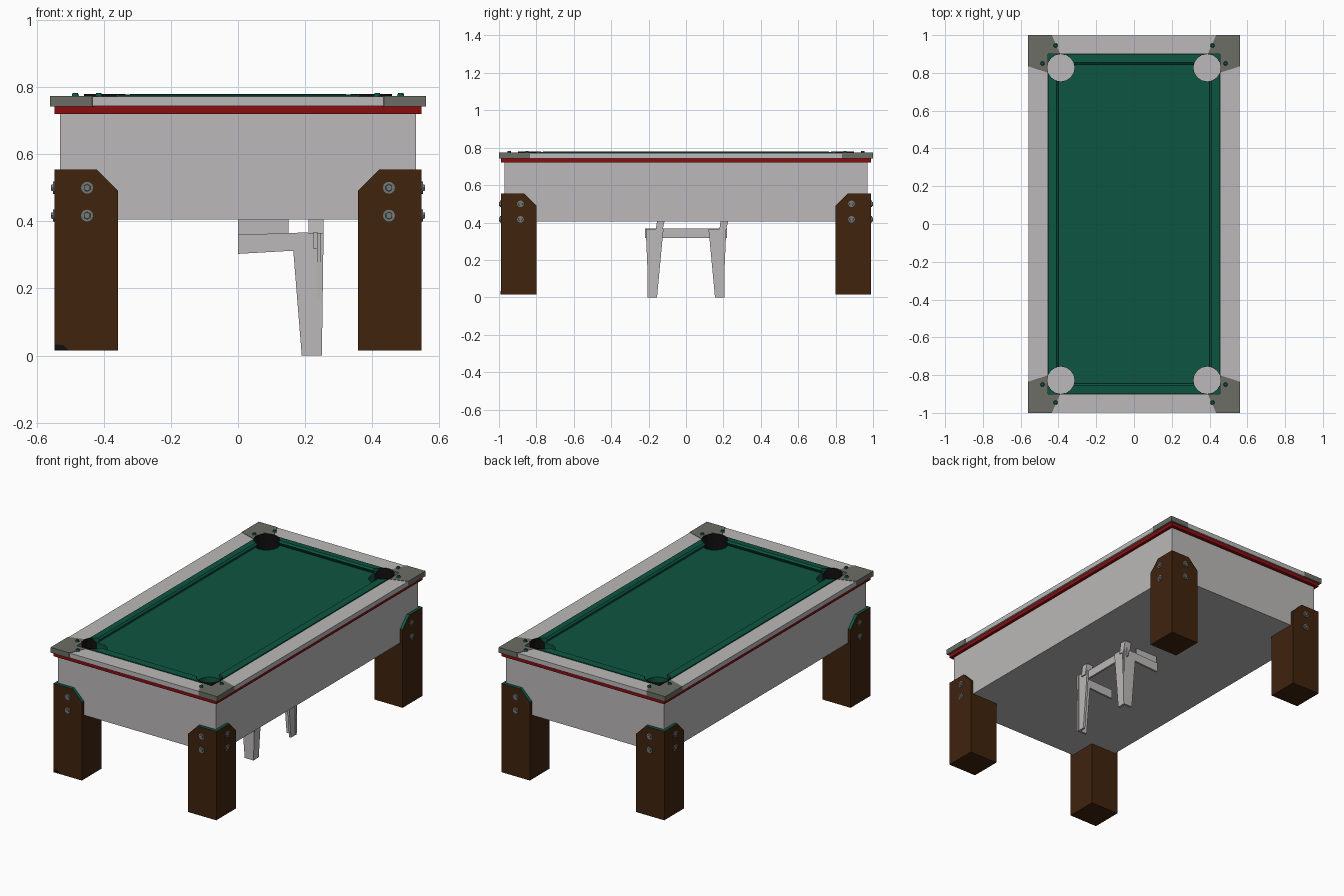
import bpy, bmesh, math
from mathutils import Vector

old = bpy.data.objects.get("Cube")
if old:
    bpy.data.objects.remove(old, do_unlink=True)


def material(name, *rgb):
    m = bpy.data.materials.new(name)
    m.use_nodes = True
    m.diffuse_color = (*rgb, 1)
    m.node_tree.nodes["Principled BSDF"].inputs["Base Color"].default_value = (*rgb, 1)
    return m


PALE = material("pale grey", 0.50, 0.48, 0.48)
STEEL = material("corner grey", 0.15, 0.155, 0.13)
RED = material("red trim", 0.25, 0.004, 0.005)
BROWN = material("dark wood", 0.05, 0.017, 0.004)
GREEN = material("green cloth", 0.004, 0.09, 0.052)
BLACK = material("black", 0.005, 0.005, 0.005)
BOLT = material("bolt grey", 0.17, 0.19, 0.19)

SIDES = (-1, 1)
CORNERS = [(sx, sy) for sx in SIDES for sy in SIDES]


def finish(name, bm, *mats, recalc=True):
    if recalc:
        bmesh.ops.recalc_face_normals(bm, faces=bm.faces[:])
    mesh = bpy.data.meshes.new(name)
    bm.to_mesh(mesh)
    bm.free()
    for m in mats:
        mesh.materials.append(m)
    ob = bpy.data.objects.new(name, mesh)
    bpy.context.collection.objects.link(ob)
    return ob


def loft(name, ring_a, ring_b, mat):
    """Solid between two matching outlines."""
    bm = bmesh.new()
    a = [bm.verts.new(p) for p in ring_a]
    b = [bm.verts.new(p) for p in ring_b]
    bm.faces.new(a)
    bm.faces.new(b)
    for i in range(len(a)):
        j = (i + 1) % len(a)
        bm.faces.new((a[i], a[j], b[j], b[i]))
    return finish(name, bm, mat)


def prism(name, pts, axis, lo, hi, mat):
    """Extrude a flat outline along x, y or z."""
    def place(t):
        rings = {"x": lambda u, v: (t, u, v), "y": lambda u, v: (u, t, v), "z": lambda u, v: (u, v, t)}
        return [rings[axis](u, v) for u, v in pts]
    return loft(name, place(lo), place(hi), mat)


def box(name, x, y, z, mat):
    return prism(name, [(x[0], y[0]), (x[1], y[0]), (x[1], y[1]), (x[0], y[1])], "z", z[0], z[1], mat)


def cylinder(name, centre, axis, radius, depth, sides, mat, tip=1.0):
    bm = bmesh.new()
    bmesh.ops.create_cone(bm, cap_ends=True, segments=sides, radius1=radius, radius2=radius * tip, depth=depth)
    turn = Vector((0, 0, 1)).rotation_difference(Vector(axis)).to_matrix()
    for v in bm.verts:
        v.co = turn @ v.co + Vector(centre)
    return finish(name, bm, mat)


# Cabinet, trim and bed
cut_parts = [
    box("cabinet", (-0.53, 0.53), (-0.97, 0.97), (0.405, 0.721), PALE),
    box("red_trim", (-0.547, 0.547), (-0.99, 0.99), (0.72, 0.743), RED),
    box("playing_bed", (-0.46, 0.46), (-0.905, 0.905), (0.74, 0.747), GREEN),
]

# Rails
for s in SIDES:
    cut_parts.append(box("long_rail", sorted((s * 0.455, s * 0.558)), (-0.998, 0.998), (0.743, 0.772), PALE))
    cut_parts.append(box("short_rail", (-0.455, 0.455), sorted((s * 0.90, s * 0.998)), (0.743, 0.772), PALE))

# Cushions: offset outward from the nose, and height
NOSE = [(0, 0.770), (0.01, 0.779), (0.052, 0.776), (0.052, 0.745), (0.016, 0.745)]
for s in SIDES:
    long_rings = [[(s * (0.40 + d), e * (0.77 + 0.6 * d), z) for d, z in NOSE] for e in SIDES]
    short_rings = [[(e * (0.33 + 0.6 * d), s * (0.845 + d), z) for d, z in NOSE] for e in SIDES]
    cut_parts.append(loft("long_cushion", *long_rings, GREEN))
    cut_parts.append(loft("short_cushion", *short_rings, GREEN))

# Corner caps with their screws
CAP = [(0.56, 1), (0.435, 1), (0.39, 0.899), (0.454, 0.899), (0.454, 0.80), (0.56, 0.835)]
for sx, sy in CORNERS:
    cut_parts.append(prism("corner_cap", [(sx * x, sy * y) for x, y in CAP], "z", 0.742, 0.774, STEEL))
    for x, y in ((0.485, 0.85), (0.415, 0.945)):
        cylinder("cap_screw", (sx * x, sy * y, 0.777), (0, 0, 1), 0.012, 0.012, 10, GREEN, 0.7)

# Pocket holes through the bed, rails and caps
POCKET = (0.387, 0.827)
for sx, sy in CORNERS:
    cutter = cylinder("pocket_cutter", (sx * POCKET[0], sy * POCKET[1], 0.78), (0, 0, 1), 0.0725, 0.28, 16, BLACK)
    cutter.hide_render = True
    for ob in cut_parts:
        mod = ob.modifiers.new("pocket", "BOOLEAN")
        mod.operation = "DIFFERENCE"
        mod.solver = "EXACT"
        mod.object = cutter
        bpy.context.view_layer.objects.active = ob
        bpy.ops.object.modifier_apply(modifier=mod.name)
    bpy.data.objects.remove(cutter, do_unlink=True)

# Pocket cups: black liner, cloth draped on the bed side
for sx, sy in CORNERS:
    bm = bmesh.new()
    bmesh.ops.create_cone(bm, cap_ends=True, segments=16, radius1=0.072, radius2=0.072, depth=0.14)
    bmesh.ops.delete(bm, geom=[f for f in bm.faces if f.normal.z > 0.9], context="FACES_ONLY")
    bmesh.ops.reverse_faces(bm, faces=bm.faces[:])
    inward = Vector((-sx, -sy, 0)).normalized()
    for f in bm.faces:
        f.material_index = int(abs(f.normal.z) < 0.5 and f.calc_center_median().dot(inward) > 0.02)
    for v in bm.verts:
        low_side = v.co.z > 0 and v.co.dot(inward) > 0.01
        v.co += Vector((sx * POCKET[0], sy * POCKET[1], 0.71))
        if low_side:
            v.co.z = 0.747
    finish("pocket_cup", bm, BLACK, GREEN, recalc=False)

# Legs: posts wrapped round the cabinet corners, chamfered at the top
for sx, sy in CORNERS:
    bm = bmesh.new()
    bmesh.ops.create_cube(bm, size=1)
    for v in bm.verts:
        v.co = (sx * (0.452 + 0.19 * v.co.x), sy * (0.895 + 0.19 * v.co.y), 0.285 + 0.54 * v.co.z)
    for point, normal in (((sx * 0.357, 0, 0.49), (-sx, 0, 1)), ((0, sy * 0.80, 0.49), (0, -sy, 1))):
        cut = bmesh.ops.bisect_plane(bm, geom=bm.verts[:] + bm.edges[:] + bm.faces[:],
                                     plane_co=point, plane_no=normal, clear_outer=True)
        bmesh.ops.holes_fill(bm, edges=[e for e in bm.edges if e.is_boundary])
    bmesh.ops.recalc_face_normals(bm, faces=bm.faces[:])
    for f in bm.faces:
        f.normal_update()
        f.material_index = int(f.normal.z > 0.3)
    finish("leg", bm, BROWN, GREEN)

    # Bolts on both outer faces
    for z in (0.417, 0.50):
        for centre, axis in (((sx * 0.45, sy * 0.989, z), (0, sy, 0)), ((sx * 0.546, sy * 0.885, z), (sx, 0, 0))):
            cylinder("bolt_washer", centre, axis, 0.018, 0.010, 12, BOLT)
            cylinder("bolt_head", Vector(centre) + Vector(axis) * 0.006, axis, 0.012, 0.010, 6, BOLT, 0.85)

# Black scuff on one leg
prism("leg_scuff", [(-0.546, 0.016), (-0.505, 0.016), (-0.52, 0.031), (-0.546, 0.033)], "y", -0.992, -0.989, BLACK)

# Half stool frame under the cabinet: angle-section legs, aprons and uprights
SIDE_WING = [(0.19, 0), (0.25, 0), (0.255, 0.365), (0.165, 0.365), (0.165, 0.31)]
END_WING = [(0.155, 0), (0.20, 0), (0.215, 0.365), (0.12, 0.365), (0.125, 0.32)]
SIDE_APRON = [(0, 0.303), (0.175, 0.313), (0.21, 0.367), (0, 0.36)]
for s in SIDES:
    a, b = s * 0.195, s * 0.207
    prism("stool_leg_side", SIDE_WING, "y", a, b, PALE)
    prism("stool_leg_end", [(s * y, z) for y, z in END_WING], "x", 0.235, 0.248, PALE)
    prism("stool_side_apron", SIDE_APRON, "y", a, b, PALE)
    y = -0.145 if s < 0 else 0.195
    prism("stool_upright", [(y - 0.02, 0.34), (y + 0.015, 0.34), (y + 0.03, 0.406), (y - 0.01, 0.406)],
          "x", 0.21, 0.255, PALE)
box("stool_end_apron", (0.225, 0.237), (-0.22, 0.22), (0.318, 0.368), PALE)
box("stool_back_panel", (0, 0.15), (0.19, 0.20), (0.355, 0.406), PALE)
